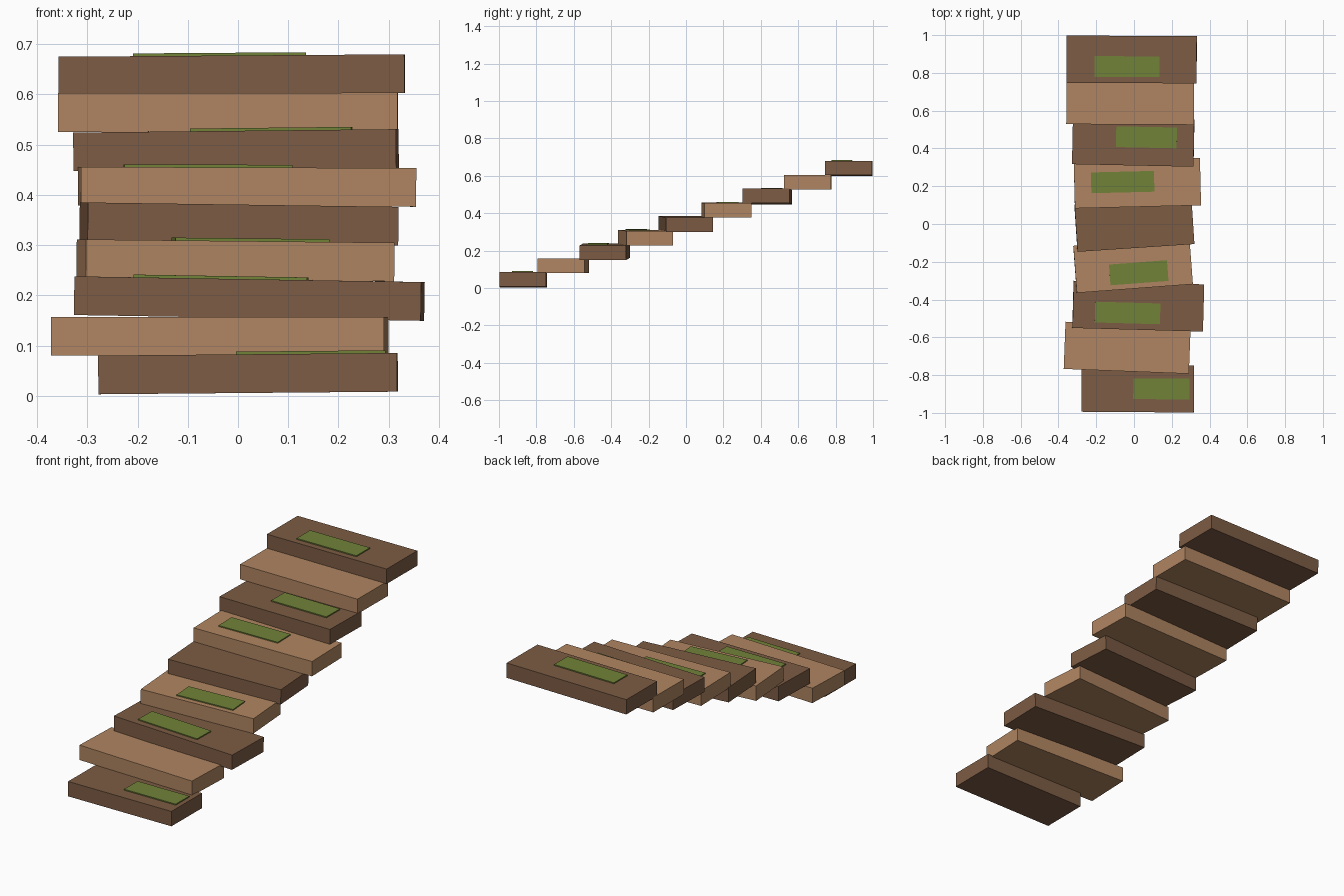
import bpy
import math
from mathutils import Matrix, Vector

if "Cube" in bpy.data.objects:
    bpy.data.objects.remove(bpy.data.objects["Cube"])


def material(name, rgb):
    m = bpy.data.materials.new(name)
    m.diffuse_color = (*rgb, 1.0)
    m.use_nodes = True
    m.node_tree.nodes["Principled BSDF"].inputs["Base Color"].default_value = m.diffuse_color
    return m


dark = material("dark wood", (0.205, 0.107, 0.058))
light = material("light wood", (0.434, 0.235, 0.12))
moss = material("moss green", (0.165, 0.225, 0.040))

DEPTH, THICK = 0.25, 0.077


def box(name, size, matrix, mat):
    bpy.ops.mesh.primitive_cube_add(size=1)
    ob = bpy.context.object
    ob.name = name
    ob.data.transform(Matrix.Diagonal((*size, 1.0)))
    ob.data.materials.append(mat)
    ob.matrix_world = matrix
    return ob


# Planks from bottom to top:
# centre x, y, z, width, turn (deg), roll (deg, right end up), moss centre x, y or None
planks = [
    (0.020, -0.871, 0.0440, 0.595, -0.4, 0.5, (0.145, -0.873)),
    (-0.036, -0.655, 0.1185, 0.663, -2.2, 0.0, None),
    (0.0225, -0.435, 0.1935, 0.691, -1.6, -0.95, (-0.034, -0.471)),
    (-0.005, -0.217, 0.2695, 0.616, 4.3, -0.6, (0.025, -0.258)),
    (0.002, -0.002, 0.3420, 0.620, 3.8, -0.8, None),
    (0.018, 0.216, 0.4160, 0.668, 1.4, -0.2, (-0.060, 0.222)),
    (-0.004, 0.435, 0.4890, 0.643, -1.2, 0.6, (0.066, 0.459)),
    (-0.020, 0.652, 0.5645, 0.676, -0.3, 0.1, None),
    (-0.0125, 0.871, 0.6390, 0.689, -0.3, 0.4, (-0.037, 0.833)),
]

for i, (x, y, z, w, turn, roll, patch) in enumerate(planks):
    frame = (Matrix.Translation((x, y, z))
             @ Matrix.Rotation(math.radians(turn), 4, 'Z')
             @ Matrix.Rotation(math.radians(-roll), 4, 'Y'))
    box(f"step_plank_{i + 1}", (w, DEPTH, THICK), frame, light if i % 2 else dark)
    # Thin moss patch lying on the plank, half its width
    if patch:
        local = frame.inverted() @ Vector((*patch, z + THICK / 2))
        seat = frame @ Matrix.Translation((local.x, local.y, THICK / 2 + 0.001))
        box(f"moss_patch_{i + 1}", (w * 0.5, DEPTH * 0.44, 0.009), seat, moss)
